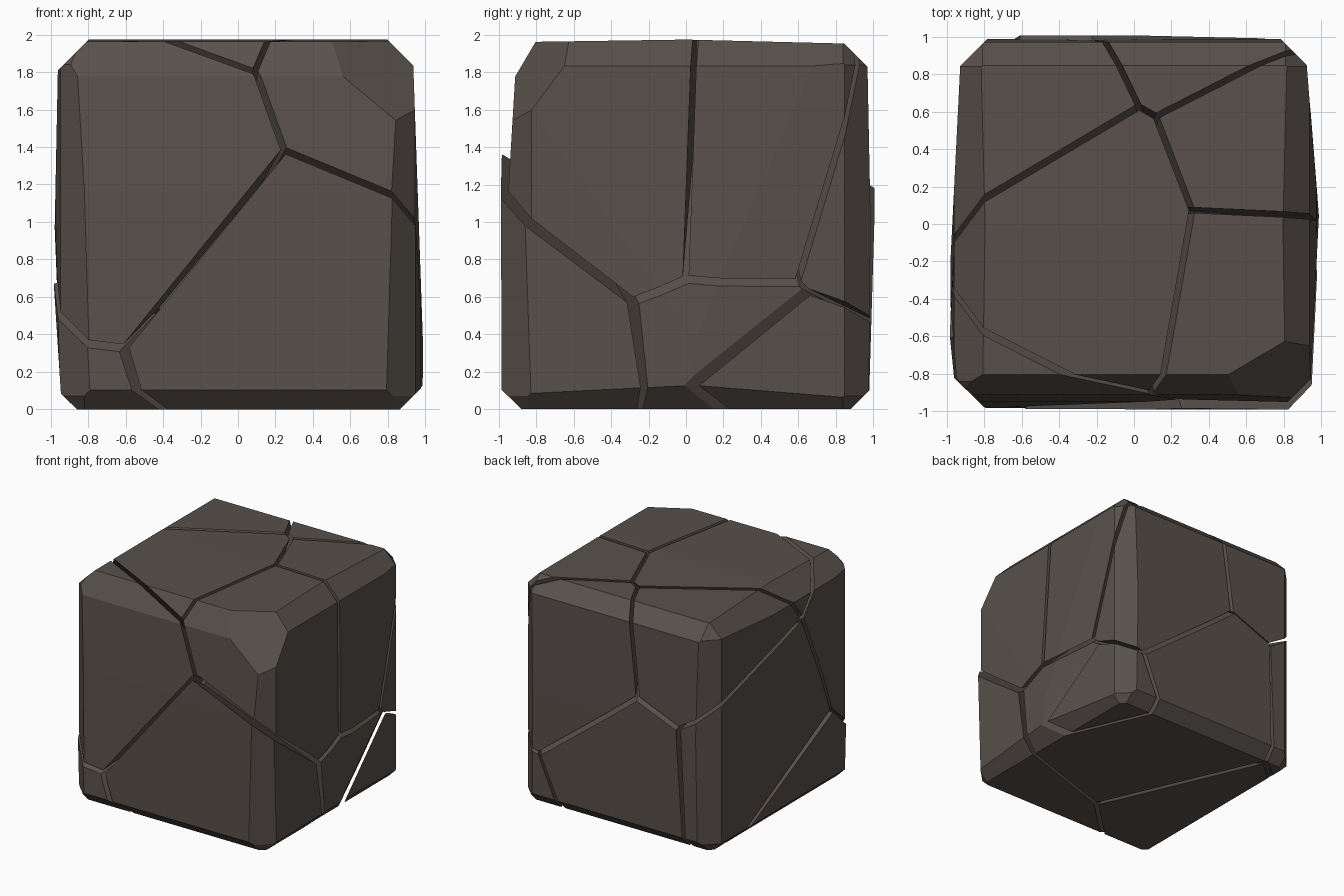
import bpy, bmesh
from mathutils import Vector

if "Cube" in bpy.data.objects:
    bpy.data.objects.remove(bpy.data.objects["Cube"])

GAP = 0.015         # half the width of a crack

# Stones: letter -> name, rough centre, shift (x, y, z), lean (x, y per unit z)
STONES = {
    "a": ("stone_front_left", (-0.50, -0.70, 1.20), (0, 0, 0), (0, 0)),
    "b": ("stone_front_top_right", (0.60, -0.45, 1.45), (0, 0, 0), (0, 0)),
    "c": ("stone_front_lower_right", (0.42, -0.60, 0.55), (0.005, 0, 0), (0, -0.034)),
    "d": ("stone_lower_left", (-0.70, -0.25, 0.15), (0, 0, 0), (-0.025, 0)),
    "e": ("stone_top_middle", (-0.20, -0.10, 1.60), (0, 0, 0), (0, 0)),
    "f": ("stone_right_upper", (0.65, 0.38, 1.15), (0, 0, 0), (0, 0)),
    "g": ("stone_bottom_back", (0.40, 0.40, 0.30), (0, 0, 0), (0, 0.02)),
    "h": ("stone_bottom_corner", (0.95, 0.75, 0.05), (0, 0, 0), (0, 0)),
    "i": ("stone_back_upper_right", (0.35, 0.90, 1.25), (0, 0, 0), (0, 0)),
    "j": ("stone_top_back_left", (-0.55, 0.70, 1.50), (0, 0, 0), (0, 0)),
    "l": ("stone_left_middle", (-0.75, 0.30, 0.80), (0, 0, 0), (0, 0)),
}

# Points on the block surface where the named stones meet
JOINTS = [
    ("abe", (0.08, -0.90, 1.83)), ("abc", (0.25, -0.95, 1.40)),
    ("acd", (-0.58, -0.96, 0.34)), ("bcg", (0.96, -0.30, 0.60)),
    ("bfg", (0.96, 0.00, 0.69)), ("fghi", (0.96, 0.60, 0.66)),
    ("eij", (0.00, 0.64, 1.97)), ("efi", (0.10, 0.58, 1.97)),
    ("bef", (0.32, 0.09, 1.97)), ("gij", (-0.21, 0.97, 1.20)),
    ("ghi", (0.77, 0.96, 0.45)), ("gjl", (-0.62, 0.97, 1.06)),
    ("aejl", (-0.96, -0.21, 1.62)), ("adl", (-0.96, -0.62, 0.68)),
    ("cdg", (-0.05, -0.54, 0.00)), ("dgl", (-0.70, 0.84, 0.03)),
    ("ae", (-0.40, -0.80, 1.96)), ("ae", (-0.80, -0.57, 1.97)),
    ("bc", (0.96, -0.85, 1.00)), ("cd", (-0.42, -0.88, 0.00)),
    ("cg", (0.90, -0.23, 0.05)), ("bf", (0.93, 0.03, 1.95)),
    ("fi", (0.80, 0.90, 1.88)), ("gh", (0.96, 0.10, 0.09)),
    ("hi", (0.95, 0.90, 0.57)), ("gh", (0.50, 0.95, 0.05)),
    ("ij", (-0.10, 0.93, 1.90)), ("ej", (-0.85, 0.07, 1.95)),
    ("jl", (-0.92, 0.93, 1.25)), ("gl", (-0.65, 0.97, 0.08)),
    ("ad", (-0.96, -0.93, 0.41)),
]

# Settle the cell centres so that the cell borders run through the joints
centre = {k: Vector(v[1]) for k, v in STONES.items()}
weight = {k: 0.0 for k in STONES}
pairs = [(who[m], who[n], Vector(p)) for who, p in JOINTS
         for m in range(len(who)) for n in range(m + 1, len(who))]
SWEEPS = 3000
for sweep in range(SWEEPS):
    relax = 0.6 * (1 - sweep / SWEEPS)
    for i, j, p in pairs:
        u, v = centre[i] - p, centre[j] - p
        uu, vv = u.length_squared, v.length_squared
        step = relax * 0.5 * (uu - vv - weight[i] + weight[j]) / (uu + vv + 0.5)
        centre[i] -= step * u
        centre[j] += step * v
        weight[i] += 0.5 * step
        weight[j] -= 0.5 * step


def cut(bm, co, normal):
    """Slice off everything beyond the plane and close the hole."""
    geom = bm.verts[:] + bm.edges[:] + bm.faces[:]
    bmesh.ops.bisect_plane(bm, geom=geom, dist=1e-5, plane_co=co,
                           plane_no=normal, clear_outer=True)
    rim = [e for e in bm.edges if e.is_boundary]
    if rim:
        bmesh.ops.edgeloop_fill(bm, edges=rim)


def half(normal, d):
    """Plane normal . p = d as a point and a unit normal."""
    n = Vector(normal)
    return n * (d / n.length_squared), n.normalized()


# Whole block: slightly bulging sides, chamfered edges, clipped corners
planes = [half((0, -1, 0.03), 0.985), half((0, -1, 0.06), 1.02),      # front
          half((1, 0, 0.035), 1.0), half((1, -0.05, 0), 0.985),       # right
          half((1, 0.08, 0), 0.99),
          half((-1, 0, -0.04), 0.94), half((-1, 0, 0.02), 0.998),     # left
          half((-1, 0.05, 0), 0.97), half((-1, -0.08, 0), 1.014),
          half((0, 1, -0.01), 0.977), half((0, 1, 0.02), 1.007),      # back
          half((0, -0.015, 1), 1.975), half((0, 0.025, 1), 1.975),    # top
          half((0, 0, -1), 0)]
planes += [half((0, -1.7, 1), 3.33), half((0, 1, 1), 2.80)]
for s in (-1, 1):
    planes += [half((s, 0, 1), 2.77), half((s, 0, -1), 0.86),
               half((0, s, -1), 0.88)]
    for t in (-1, 1):
        planes += [half((s, t, 0), 1.77), half((s, t, 1), 3.61),
                   half((s, t, -1), 1.70)]
planes.append(half((0.42, -0.72, 0.55), 1.87))   # chipped front corner

block = bmesh.new()
bmesh.ops.create_cube(block, size=4)
for co, normal in planes:
    cut(block, co, normal)

rock = bpy.data.materials.new("dark brown rock")
rock.diffuse_color = (0.098, 0.081, 0.070, 1)
rock.use_nodes = True
rock.node_tree.nodes["Principled BSDF"].inputs["Base Color"].default_value = rock.diffuse_color

# Split the block into stones
for key, (name, _, shift, lean) in STONES.items():
    bm = block.copy()
    for other in STONES:
        if other == key:
            continue
        a, b = centre[key], centre[other]
        d = (b.length_squared - weight[other] - a.length_squared + weight[key]) / 2
        co, normal = half(b - a, d)
        cut(bm, co - normal * GAP, normal)
    if bm.faces:
        bmesh.ops.recalc_face_normals(bm, faces=bm.faces[:])
        for v in bm.verts:
            v.co += Vector(shift) + v.co.z * Vector((*lean, 0))
        mesh = bpy.data.meshes.new(name)
        bm.to_mesh(mesh)
        mesh.materials.append(rock)
        bpy.context.collection.objects.link(bpy.data.objects.new(name, mesh))
    bm.free()
block.free()
